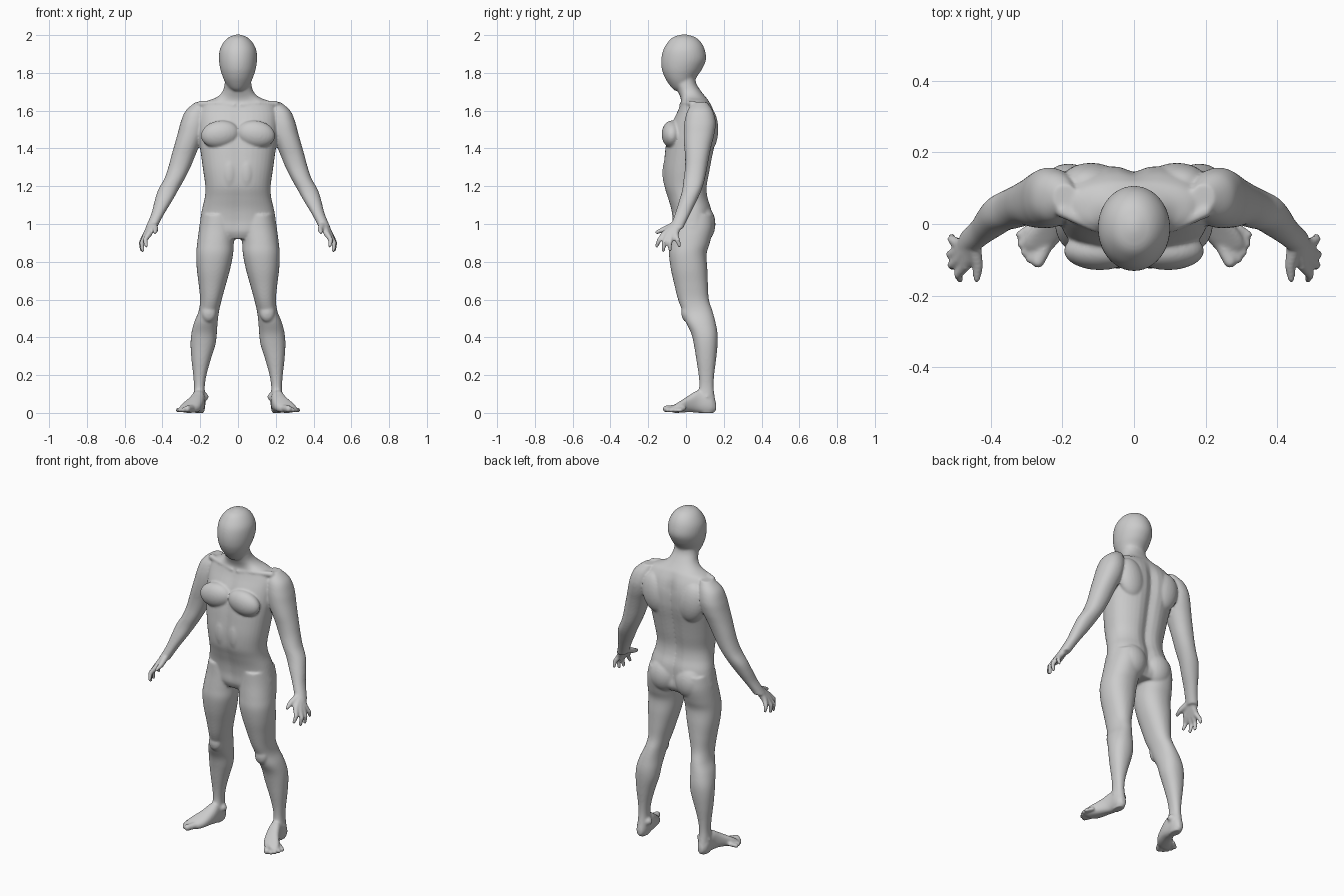
import bpy, bmesh, math
from mathutils import Vector, Matrix

bm = bmesh.new()


def spline(rows, steps=5):
    """Catmull-Rom interpolation through rows of numbers."""
    out = []
    for i in range(len(rows) - 1):
        p = [rows[max(0, min(len(rows) - 1, i + k))] for k in (-1, 0, 1, 2)]
        for s in range(steps):
            t = s / steps
            out.append([0.5 * (2 * b + (c - a) * t + (2 * a - 5 * b + 4 * c - d) * t * t
                               + (3 * b - a - 3 * c + d) * t ** 3) for a, b, c, d in zip(*p)])
    return out + [list(rows[-1])]


def loft(rows, axis='z', n=2.2, side=1, groove=False, seg=40):
    """Rows are (position, a0, a1, b0, b1): the extents of each cross-section."""
    rings = []
    for t, a0, a1, b0, b1 in spline(rows):
        ring = []
        for k in range(seg):
            u = 2 * math.pi * k / seg
            c, s = math.cos(u), math.sin(u)
            a = (a0 + a1) / 2 + (a1 - a0) / 2 * math.copysign(abs(c) ** (2 / n), c)
            b = (b0 + b1) / 2 + (b1 - b0) / 2 * math.copysign(abs(s) ** (2 / n), s)
            if groove:  # spine and breastbone hollows
                fade = max(0, min(1, (1.66 - t) / 0.1, (t - 0.9) / 0.1))
                b -= (0.022 if s > 0 else -0.008) * fade * abs(s) * math.exp(-(a / 0.035) ** 2)
            co = (a, b, t) if axis == 'z' else (a, t, b)
            ring.append(bm.verts.new((co[0] * side, co[1], co[2])))
        rings.append(ring)
    for r, q in zip(rings, rings[1:]):
        for k in range(seg):
            j = (k + 1) % seg
            bm.faces.new((r[k], r[j], q[j], q[k]))
    bm.faces.new(rings[0])
    bm.faces.new(rings[-1])


def blob(center, radii, side=1, tilt=0):
    m = (Matrix.Translation((center[0] * side, center[1], center[2]))
         @ Matrix.Rotation(tilt * side, 4, 'Y') @ Matrix.Diagonal((*radii, 1)))
    bmesh.ops.create_uvsphere(bm, u_segments=24, v_segments=16, radius=1, matrix=m)


def tube(side, *pts):
    """Rounded tube through points (x, y, z, radius)."""
    for p in pts:
        blob(p[:3], (p[3],) * 3, side)
    for p, q in zip(pts, pts[1:]):
        a, b = (Vector((v[0] * side, v[1], v[2])) for v in (p, q))
        m = Matrix.Translation((a + b) / 2) @ (b - a).to_track_quat('Z', 'Y').to_matrix().to_4x4()
        bmesh.ops.create_cone(bm, cap_ends=True, segments=16, radius1=p[3], radius2=q[3],
                              depth=(b - a).length, matrix=m)


def centred(rows):
    return [(z, -w, w, y0, y1) for z, w, y0, y1 in rows]


# Head
loft(centred([(2.003, .012, -.025, .005), (1.988, .05, -.07, .05), (1.96, .078, -.098, .081),
              (1.92, .097, -.121, .1), (1.87, .101, -.131, .106), (1.82, .094, -.128, .085),
              (1.78, .081, -.114, .058), (1.75, .068, -.097, .045), (1.72, .05, -.075, .04),
              (1.705, .03, -.058, .03)]), n=2)

# Neck and torso
loft(centred([(1.78, .068, -.06, .047), (1.74, .071, -.058, .056), (1.70, .083, -.042, .082),
              (1.67, .115, -.03, .106), (1.645, .175, -.028, .126), (1.60, .205, -.045, .15),
              (1.54, .21, -.075, .165), (1.47, .208, -.1, .165), (1.42, .203, -.11, .158),
              (1.36, .195, -.117, .145), (1.28, .184, -.123, .13), (1.20, .173, -.118, .116),
              (1.14, .176, -.1, .12), (1.08, .19, -.082, .138), (1.02, .2, -.073, .142),
              (.96, .205, -.07, .138), (.92, .17, -.05, .11)]), n=2.3, groove=True)

leg = [(1.05, .03, .19, -.07, .14), (.98, .015, .205, -.075, .145), (.90, .022, .216, -.085, .126),
       (.84, .026, .221, -.09, .109), (.76, .042, .218, -.08, .113), (.68, .064, .208, -.062, .116),
       (.60, .086, .201, -.042, .121), (.54, .1, .208, -.02, .14), (.48, .108, .232, 0, .156),
       (.42, .112, .247, .028, .167), (.36, .12, .251, .042, .167), (.28, .145, .246, .055, .159),
       (.20, .167, .237, .067, .149), (.14, .176, .233, .07, .146), (.09, .174, .236, .06, .151),
       (.04, .173, .236, .06, .16), (.0, .18, .23, .07, .15)]

arm = [(1.645, .16, .225, .04, .11), (1.60, .16, .277, .008, .142), (1.54, .165, .303, -.008, .157),
       (1.48, .177, .319, -.012, .151), (1.42, .202, .336, -.01, .136), (1.36, .227, .353, -.005, .123),
       (1.30, .252, .369, -.005, .112), (1.24, .282, .39, -.012, .1), (1.18, .316, .423, -.02, .082),
       (1.12, .35, .442, -.037, .055), (1.06, .387, .457, -.056, .025), (1.01, .414, .477, -.074, 0),
       (.975, .432, .492, -.088, -.015)]

foot = [(.16, .19, .22, .012, .05), (.13, .176, .238, 0, .09), (.07, .174, .243, 0, .12),
        (.02, .18, .265, .004, .095), (-.03, .196, .3, .001, .063), (-.06, .218, .31, 0, .044),
        (-.075, .235, .3, .006, .034)]

toes = [(.245, -.06, .268, -.104, .019), (.268, -.055, .291, -.097, .013),
        (.28, -.045, .305, -.079, .0125), (.287, -.03, .315, -.056, .012),
        (.29, -.01, .319, -.03, .012)]

# Knuckle, middle joint and tip of each finger
fingers = [((.47, -.115, .948), (.492, -.142, .915), (.486, -.155, .884)),
           ((.486, -.098, .938), (.51, -.115, .9), (.505, -.12, .86)),
           ((.492, -.077, .935), (.514, -.085, .9), (.51, -.085, .863)),
           ((.49, -.056, .942), (.51, -.043, .91), (.508, -.035, .885))]

for s in (1, -1):
    loft(leg, side=s)
    loft(arm, side=s)
    loft(foot, axis='y', side=s, n=2.5)
    for x, y, x2, y2, r in toes:
        tube(s, (x, y, .024, r), (x2, y2, r + .002, r))
    # Hand
    for k, m, t in fingers:
        tube(s, (.453, -.045, 1.0, .021), (*k, .0165), (*m, .0125), (*t, .01))
    tube(s, (.447, -.06, .995, .02), (.436, -.115, .972, .0155), (.439, -.153, .957, .011))
    # Chest, shoulder blades, collarbones, buttocks, abdomen, kneecaps
    blob((.095, -.075, 1.475), (.102, .054, .072), s, .15)
    blob((.12, .115, 1.5), (.085, .056, .12), s, .2)
    tube(s, (.02, -.025, 1.628, .012), (.11, -.01, 1.64, .012), (.2, .035, 1.635, .018))
    blob((.088, .085, 1.0), (.09, .071, .1), s)
    blob((.045, -.085, 1.27), (.045, .04, .1), s)
    blob((.155, .005, .53), (.04, .03, .05), s)
    blob((.198, .11, .085), (.043, .03, .028), s)

mesh = bpy.data.meshes.new("body")
bmesh.ops.recalc_face_normals(bm, faces=bm.faces)
bm.to_mesh(mesh)
bm.free()
body = bpy.data.objects.new("body", mesh)
bpy.context.collection.objects.link(body)

# Fuse all parts into one smooth skin
fuse = body.modifiers.new("fuse", 'REMESH')
fuse.mode = 'VOXEL'
fuse.voxel_size = 0.006
fuse.use_smooth_shade = True
soften = body.modifiers.new("soften", 'SMOOTH')
soften.factor = 0.5
soften.iterations = 8
